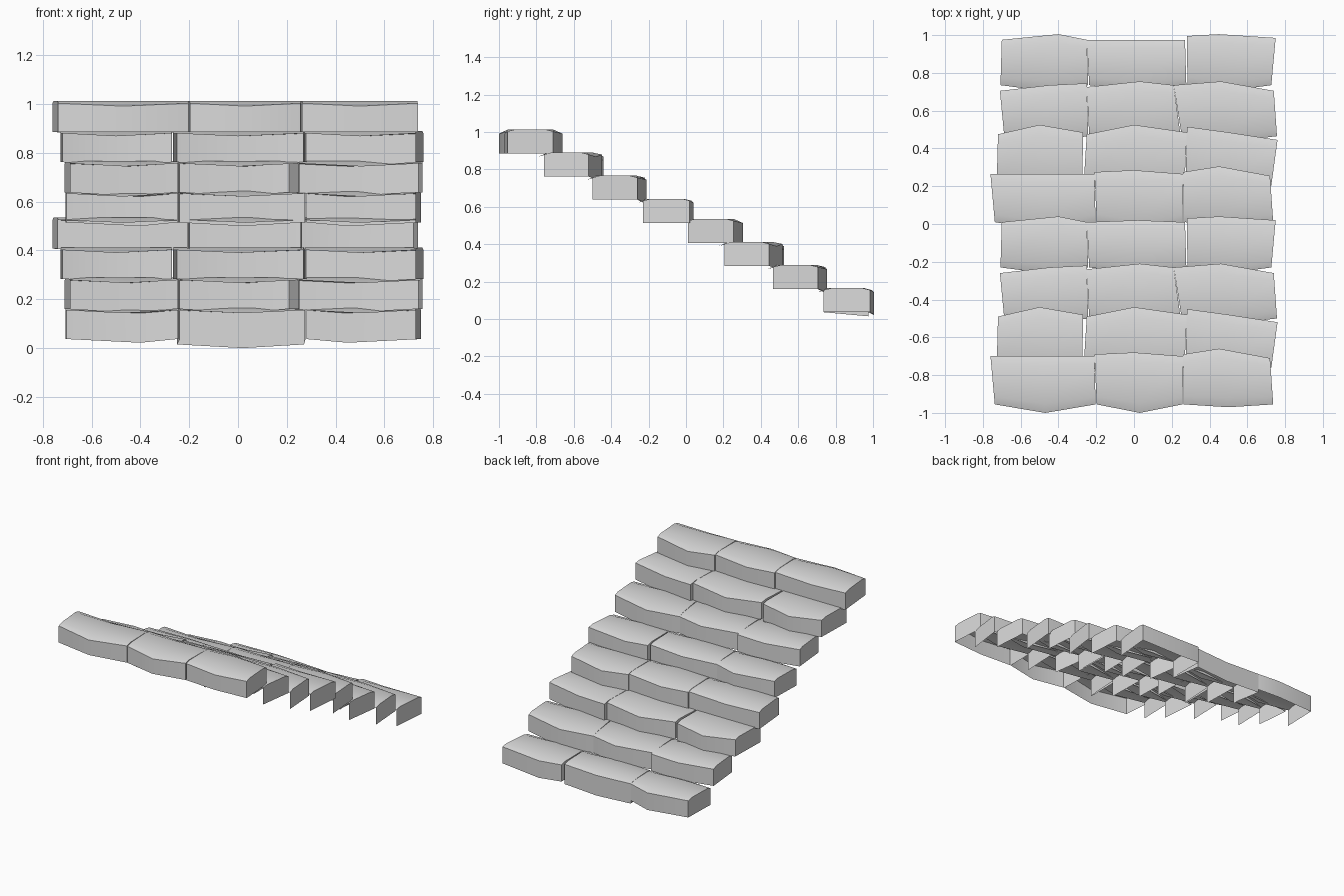
import bpy
import bmesh
import math
from mathutils import Vector

cube = bpy.data.objects.get("Cube")
if cube:
    bpy.data.objects.remove(cube, do_unlink=True)

# One plain stone material
stone = bpy.data.materials.new("pale grey stone")
stone.use_nodes = True
stone_colour = (0.7, 0.7, 0.7, 1)
stone.diffuse_color = stone_colour
stone.node_tree.nodes["Principled BSDF"].inputs["Base Color"].default_value = stone_colour

COURSES = 8
CYCLE_RUN = 0.965      # depth covered by one four-course pattern
CYCLE_DROP = 0.478     # height covered by one four-course pattern
RISE = 0.1235          # drop between courses inside a pattern
TOP = 1.013
THICK = 0.128

# Four-course pattern: front depth, then back edge (x, y) of each block at side, middle, side
PATTERN = [
    (-0.955, [[(-.76, -.70), (-.5, -.70), (-.21, -.70)],
              [(-.21, -.69), (0, -.68), (.26, -.70)],
              [(.26, -.69), (.45, -.66), (.72, -.71)]]),
    (-0.76, [[(-.72, -.49), (-.5, -.44), (-.27, -.48)],
             [(-.25, -.49), (0, -.44), (.28, -.48)],
             [(.28, -.45), (.5, -.48), (.76, -.52)]]),
    (-0.50, [[(-.71, -.26), (-.45, -.23), (-.25, -.22)],
             [(-.25, -.24), (.03, -.21), (.21, -.23)],
             [(.21, -.23), (.46, -.21), (.74, -.26)]]),
    (-0.23, [[(-.70, .01), (-.40, .04), (-.25, .01)],
             [(-.25, .01), (.02, .02), (.27, .01)],
             [(.28, .03), (.45, .04), (.75, .02)]]),
]
# Outer block ends and inner joints at the front edge of each course
FRONT_STOPS = [(-.74, -.20, .26, .74), (-.73, -.27, .27, .73),
               (-.69, -.24, .25, .76), (-.71, -.24, .28, .73)]


def build_block(name, back, front, top, has_front, extra_sag):
    """Open-bottomed block with a gently crowned top; buried fronts are left open."""
    bm = bmesh.new()
    sections = []
    for i, (f, b) in enumerate(zip(front, back)):
        middle = i == 1
        drop = 0.022 if middle else 0.01
        sag = (0.015 if middle else 0) + extra_sag
        front_edge = Vector((*f, top - drop))
        back_edge = Vector((*b, top - drop))
        crown_front = front_edge.lerp(back_edge, 0.16)
        crown_back = front_edge.lerp(back_edge, 0.84)
        crown_front.z = crown_back.z = top
        points = [(*f, top - THICK), front_edge, crown_front, crown_back,
                  back_edge, (*b, top - THICK - sag)]
        sections.append([bm.verts.new(p) for p in points])

    # Front, top and back panels between neighbouring sections
    for one, two in zip(sections, sections[1:]):
        for k in range(0 if has_front else 1, 5):
            bm.faces.new((one[k], two[k], two[k + 1], one[k + 1]))
    # Block ends
    bm.faces.new(sections[0])
    bm.faces.new(list(reversed(sections[-1])))

    mesh = bpy.data.meshes.new(name)
    bm.to_mesh(mesh)
    bm.free()
    mesh.materials.append(stone)
    block = bpy.data.objects.new(name, mesh)
    bpy.context.collection.objects.link(block)
    return block


blocks = []
for course in range(COURSES):
    cycle, row = divmod(course, len(PATTERN))
    front_y, row_blocks = PATTERN[row]
    shift = cycle * CYCLE_RUN
    top = TOP - cycle * CYCLE_DROP - row * RISE
    stops = FRONT_STOPS[row]
    for i, side in enumerate(("right", "middle", "left")):
        back = [(x, y + shift) for x, y in row_blocks[i]]
        # The middle block of the lowest step has a flat, deeper back
        lowest = course == COURSES - 1 and side == "middle"
        if lowest:
            back = [(x, 0.975) for x, y in back]
        start, end = stops[i] + 0.003, stops[i + 1] - 0.003
        y = front_y + shift
        bulge = 0.03
        if row == 0:
            bulge = 0.015 if side == "left" else 0.045
        front = [(start, y), ((start + end) / 2, y - bulge), (end, y)]
        blocks.append(build_block(f"step_{course + 1}_{side}_block", back, front, top,
                                  course == 0, 0.022 if lowest else 0))

# Soft shading over the crowns, crisp block edges
bpy.ops.object.select_all(action="DESELECT")
for block in blocks:
    block.select_set(True)
bpy.context.view_layer.objects.active = blocks[0]
bpy.ops.object.shade_smooth_by_angle(angle=math.radians(42))
